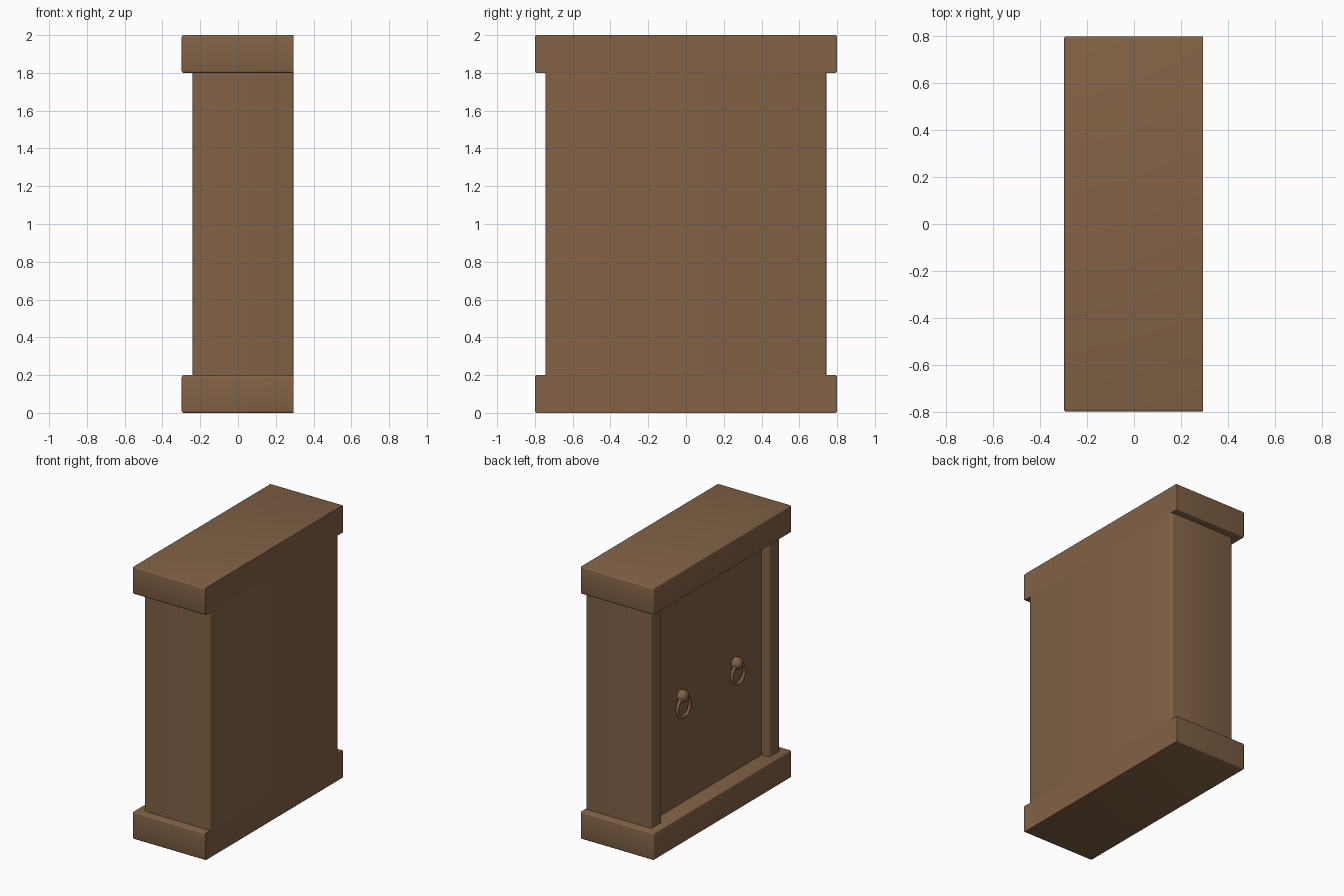
import bpy, bmesh, math

if "Cube" in bpy.data.objects:
    bpy.data.objects.remove(bpy.data.objects["Cube"])

wood = bpy.data.materials.new("brown_wood")
wood.diffuse_color = (0.223, 0.122, 0.061, 1)
wood.use_nodes = True
wood.node_tree.nodes["Principled BSDF"].inputs["Base Color"].default_value = wood.diffuse_color

BACK = 0.295


def finish(ob, angle=40):
    ob.data.materials.append(wood)
    bpy.ops.object.select_all(action='DESELECT')
    ob.select_set(True)
    bpy.context.view_layer.objects.active = ob
    bpy.ops.object.shade_smooth_by_angle(angle=math.radians(angle))


def prism(name, profile, z0, z1, width, keep):
    """Extrude an xy profile upward and round the edges chosen by keep(edge)."""
    bm = bmesh.new()
    base = bm.faces.new([bm.verts.new((x, y, z0)) for x, y in profile])
    up = bmesh.ops.extrude_face_region(bm, geom=[base])["geom"]
    for v in up:
        if isinstance(v, bmesh.types.BMVert):
            v.co.z = z1
    bmesh.ops.recalc_face_normals(bm, faces=bm.faces)
    bmesh.ops.bevel(bm, geom=[e for e in bm.edges if keep(e)], offset=width,
                    segments=3, profile=0.5, affect='EDGES')
    bmesh.ops.recalc_face_normals(bm, faces=bm.faces)
    me = bpy.data.meshes.new(name)
    bm.to_mesh(me)
    bm.free()
    ob = bpy.data.objects.new(name, me)
    bpy.context.collection.objects.link(ob)
    finish(ob)


def not_on_back(e):
    return not all(abs(v.co.x - BACK) < 1e-4 for v in e.verts)


def outer_vertical(e):
    a, b = e.verts
    return abs(a.co.z - b.co.z) > 0.5 and (a.co.x < -0.2 or a.co.x > 0.2)


# Plinth and top slab, flush with the back
slab = [(-0.298, -0.8), (BACK, -0.8), (BACK, 0.8), (-0.298, 0.8)]
prism("plinth", slab, 0.0, 0.2, 0.01, not_on_back)
prism("top_slab", slab, 1.8, 2.0, 0.01, not_on_back)

# Cabinet body: corner posts on either side of the recessed door face
F, D, W, P = -0.24, -0.175, 0.745, 0.625
body = [(BACK, -W), (BACK, W), (F, W), (F, P), (D, P), (D, -P), (F, -P), (F, -W)]
prism("cabinet_body", body, 0.2, 1.8, 0.014, outer_vertical)

# Door knobs with hanging rings
for side, label in ((-1, "right"), (1, "left")):
    y = side * 0.315
    bpy.ops.mesh.primitive_uv_sphere_add(segments=24, ring_count=12, radius=0.045,
                                         location=(D - 0.015, y, 0.995))
    knob = bpy.context.object
    knob.name = label + "_knob"
    finish(knob, 60)
    bpy.ops.mesh.primitive_torus_add(major_segments=32, minor_segments=10,
                                     major_radius=0.073, minor_radius=0.012,
                                     location=(D - 0.027, y, 0.92),
                                     rotation=(0, math.pi / 2, 0))
    ring = bpy.context.object
    ring.name = label + "_ring"
    finish(ring, 60)
